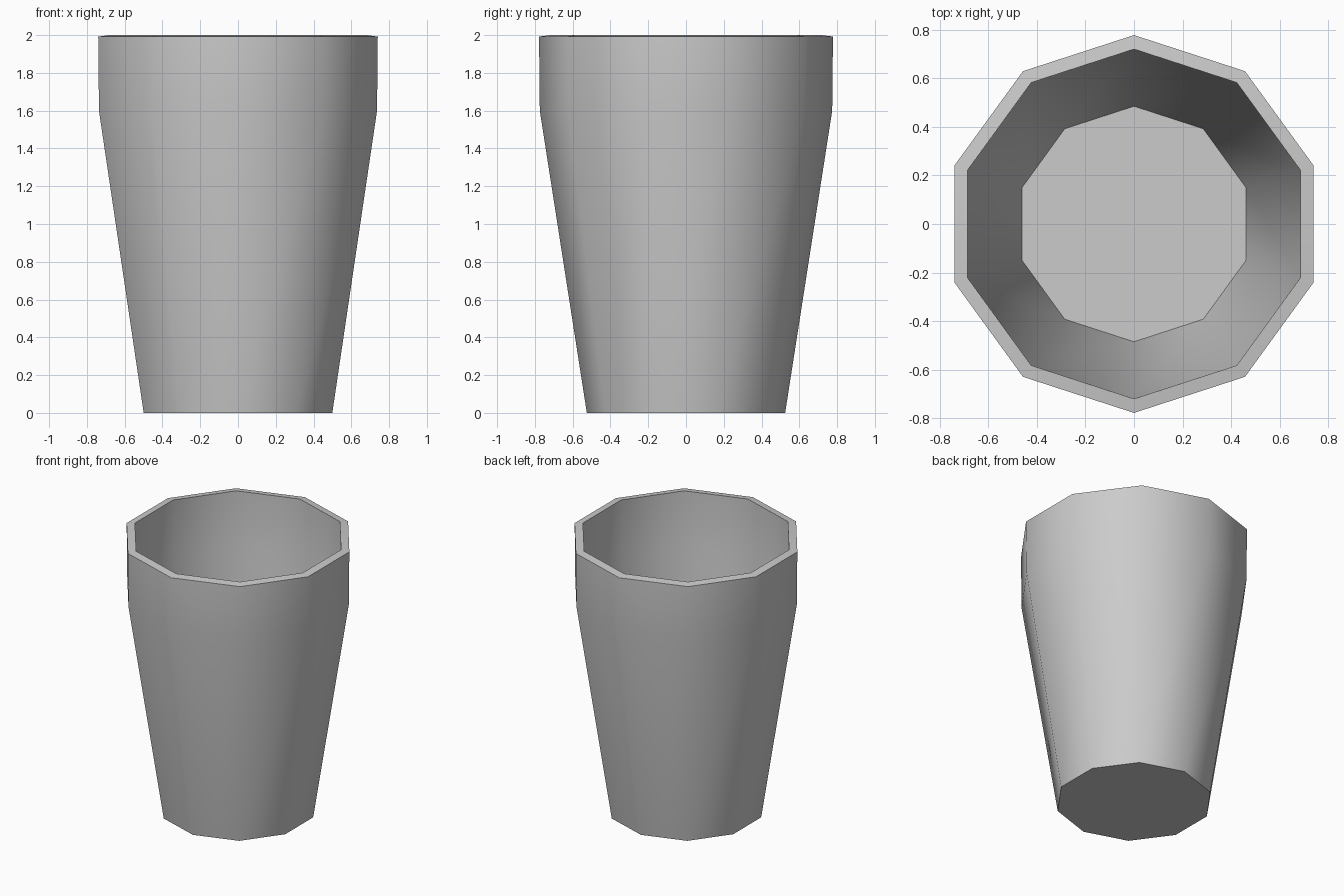
import bpy
import bmesh
from math import sin, cos, tau, radians

SIDES = 10

# Remove the default cube
if "Cube" in bpy.data.objects:
    bpy.data.objects.remove(bpy.data.objects["Cube"], do_unlink=True)

# Plain grey material
grey = bpy.data.materials.new("plain grey")
grey.use_nodes = True
color = (0.6, 0.6, 0.6, 1)
grey.diffuse_color = color
grey.node_tree.nodes["Principled BSDF"].inputs["Base Color"].default_value = color

# Cup wall as (radius, height): outer base, shoulder, rim, inner rim, shoulder, floor
profile = [(0.525, 0), (0.774, 1.6), (0.778, 1.992),
           (0.72, 2), (0.718, 1.61), (0.485, 0.04)]

bm = bmesh.new()
rings = []
for radius, z in profile:
    angles = [tau * (i / SIDES + 0.25) for i in range(SIDES)]
    rings.append([bm.verts.new((radius * cos(a), radius * sin(a), z)) for a in angles])

# Walls between neighbouring rings
for low, high in zip(rings, rings[1:]):
    for i in range(SIDES):
        j = (i + 1) % SIDES
        bm.faces.new((low[i], low[j], high[j], high[i]))

# Underside and inner floor
bm.faces.new(rings[0][::-1])
bm.faces.new(rings[-1])
bmesh.ops.recalc_face_normals(bm, faces=bm.faces)

mesh = bpy.data.meshes.new("cup")
bm.to_mesh(mesh)
bm.free()
mesh.materials.append(grey)
cup = bpy.data.objects.new("cup", mesh)
bpy.context.collection.objects.link(cup)

# Smooth around the wall, sharp at the rim and base
bpy.ops.object.select_all(action='DESELECT')
cup.select_set(True)
bpy.context.view_layer.objects.active = cup
bpy.ops.object.shade_smooth_by_angle(angle=radians(45))
